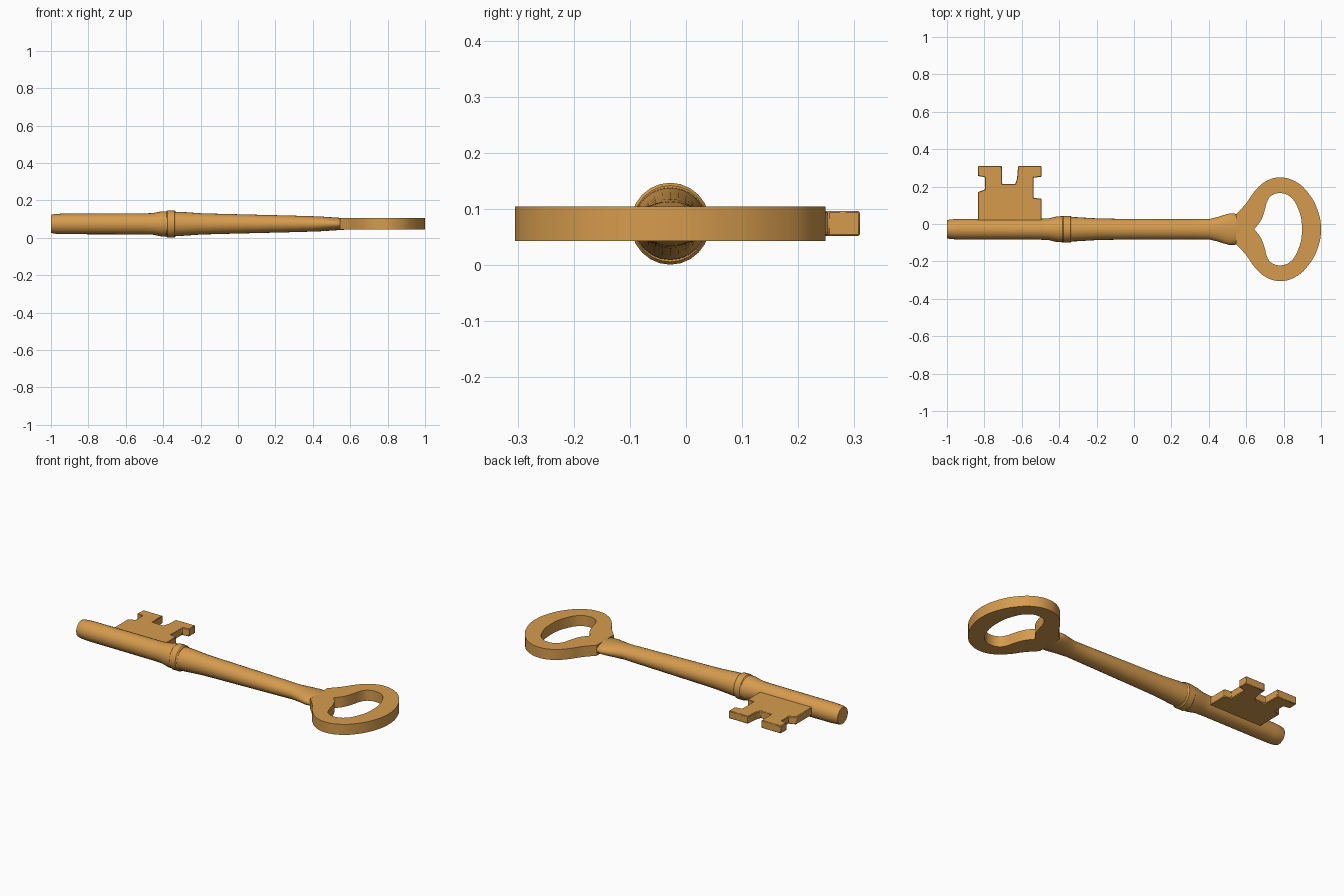
import bpy
import bmesh
import math

cube = bpy.data.objects.get("Cube")
if cube:
    bpy.data.objects.remove(cube, do_unlink=True)

AXIS_Y, AXIS_Z = -0.028, 0.074

brass = bpy.data.materials.new("aged_brass")
brass.use_nodes = True
brass.diffuse_color = (0.67, 0.33, 0.075, 1)
brass.node_tree.nodes["Principled BSDF"].inputs["Base Color"].default_value = brass.diffuse_color


def finish(obj, angle):
    bpy.ops.object.select_all(action="DESELECT")
    obj.select_set(True)
    bpy.context.view_layer.objects.active = obj
    if obj.type == "CURVE":
        bpy.ops.object.convert(target="MESH")
        obj = bpy.context.object
    obj.data.materials.clear()
    obj.data.materials.append(brass)
    bpy.ops.object.shade_smooth_by_angle(angle=math.radians(angle))


def mesh_object(name, bm):
    bmesh.ops.recalc_face_normals(bm, faces=bm.faces)
    mesh = bpy.data.meshes.new(name)
    bm.to_mesh(mesh)
    bm.free()
    obj = bpy.data.objects.new(name, mesh)
    bpy.context.collection.objects.link(obj)
    return obj


def lofted_rod(name, sections, sides=24):
    """Elliptical rings (x, half width, half height) along the key's axis."""
    bm = bmesh.new()
    rings = []
    for x, ry, rz in sections:
        angles = [2 * math.pi * i / sides for i in range(sides)]
        rings.append([bm.verts.new((x, AXIS_Y + ry * math.cos(a), AXIS_Z + rz * math.sin(a)))
                      for a in angles])
    for a, b in zip(rings, rings[1:]):
        for i in range(sides):
            j = (i + 1) % sides
            bm.faces.new((a[i], a[j], b[j], b[i]))
    bm.faces.new(rings[0])
    bm.faces.new(rings[-1])
    finish(mesh_object(name, bm), 35)


def mirrored_loop(half):
    """Close a half outline (offsets from the axis) by mirroring its inner points."""
    return half + [(x, -y) for x, y in reversed(half) if y > 0]


# Shaft, with rounded tip, collar and flattened flare into the bow
lofted_rod("shaft", [
    (-1.0, 0.048, 0.048), (-0.985, 0.052, 0.052), (-0.94, 0.055, 0.055),
    (-0.5, 0.056, 0.056), (-0.455, 0.058, 0.058), (-0.41, 0.069, 0.067),
    (-0.37, 0.07, 0.068)])
lofted_rod("collar", [
    (-0.385, 0.066, 0.066), (-0.378, 0.071, 0.073),
    (-0.34, 0.071, 0.073), (-0.333, 0.066, 0.068)])
lofted_rod("stem", [
    (-0.345, 0.066, 0.065), (-0.3, 0.064, 0.064), (-0.2, 0.058, 0.057),
    (-0.1, 0.056, 0.054), (0.1, 0.055, 0.049), (0.3, 0.054, 0.044),
    (0.4, 0.054, 0.041), (0.45, 0.066, 0.039), (0.48, 0.076, 0.037),
    (0.51, 0.084, 0.035), (0.54, 0.083, 0.033), (0.57, 0.07, 0.031), (0.6, 0.05, 0.029)])

# Bow: flat ring with a heart-shaped opening
outer = mirrored_loop([
    (0.545, 0.079), (0.6, 0.139), (0.645, 0.203), (0.705, 0.256), (0.78, 0.277),
    (0.865, 0.254), (0.93, 0.196), (0.98, 0.107), (1.0, 0.0)])
inner = mirrored_loop([
    (0.643, 0.0), (0.678, 0.046), (0.697, 0.095), (0.715, 0.155), (0.735, 0.18),
    (0.78, 0.193), (0.83, 0.178), (0.875, 0.116), (0.898, 0.0)])
curve = bpy.data.curves.new("bow", "CURVE")
curve.dimensions = "2D"
curve.fill_mode = "BOTH"
curve.extrude = 0.031
curve.resolution_u = 5
for loop, corners in ((outer, (0, len(outer) - 1)), (inner, (0,))):
    spline = curve.splines.new("BEZIER")
    spline.bezier_points.add(len(loop) - 1)
    spline.use_cyclic_u = True
    for i, (x, y) in enumerate(loop):
        p = spline.bezier_points[i]
        p.co = (x, y, 0)
        kind = "VECTOR" if i in corners else "AUTO"
        p.handle_left_type = p.handle_right_type = kind
bow = bpy.data.objects.new("bow", curve)
bow.location = (0, AXIS_Y, AXIS_Z)
bpy.context.collection.objects.link(bow)
finish(bow, 40)

# Bit: notched flat plate beside the shaft
outline = [
    (-0.835, -0.03), (-0.835, 0.17), (-0.797, 0.185), (-0.797, 0.25), (-0.835, 0.257),
    (-0.833, 0.31), (-0.707, 0.31), (-0.705, 0.213), (-0.635, 0.213), (-0.625, 0.245),
    (-0.62, 0.31), (-0.495, 0.31), (-0.495, 0.253), (-0.537, 0.247), (-0.537, 0.14),
    (-0.495, 0.135), (-0.495, -0.03)]
bm = bmesh.new()
face = bm.faces.new([bm.verts.new((x, y, 0.052)) for x, y in outline])
top = bmesh.ops.extrude_face_region(bm, geom=[face])["geom"]
bmesh.ops.translate(bm, vec=(0, 0, 0.045),
                    verts=[v for v in top if isinstance(v, bmesh.types.BMVert)])
bit = mesh_object("bit", bm)
bevel = bit.modifiers.new("soft_edges", "BEVEL")
bevel.width = 0.003
bevel.segments = 1
finish(bit, 30)
